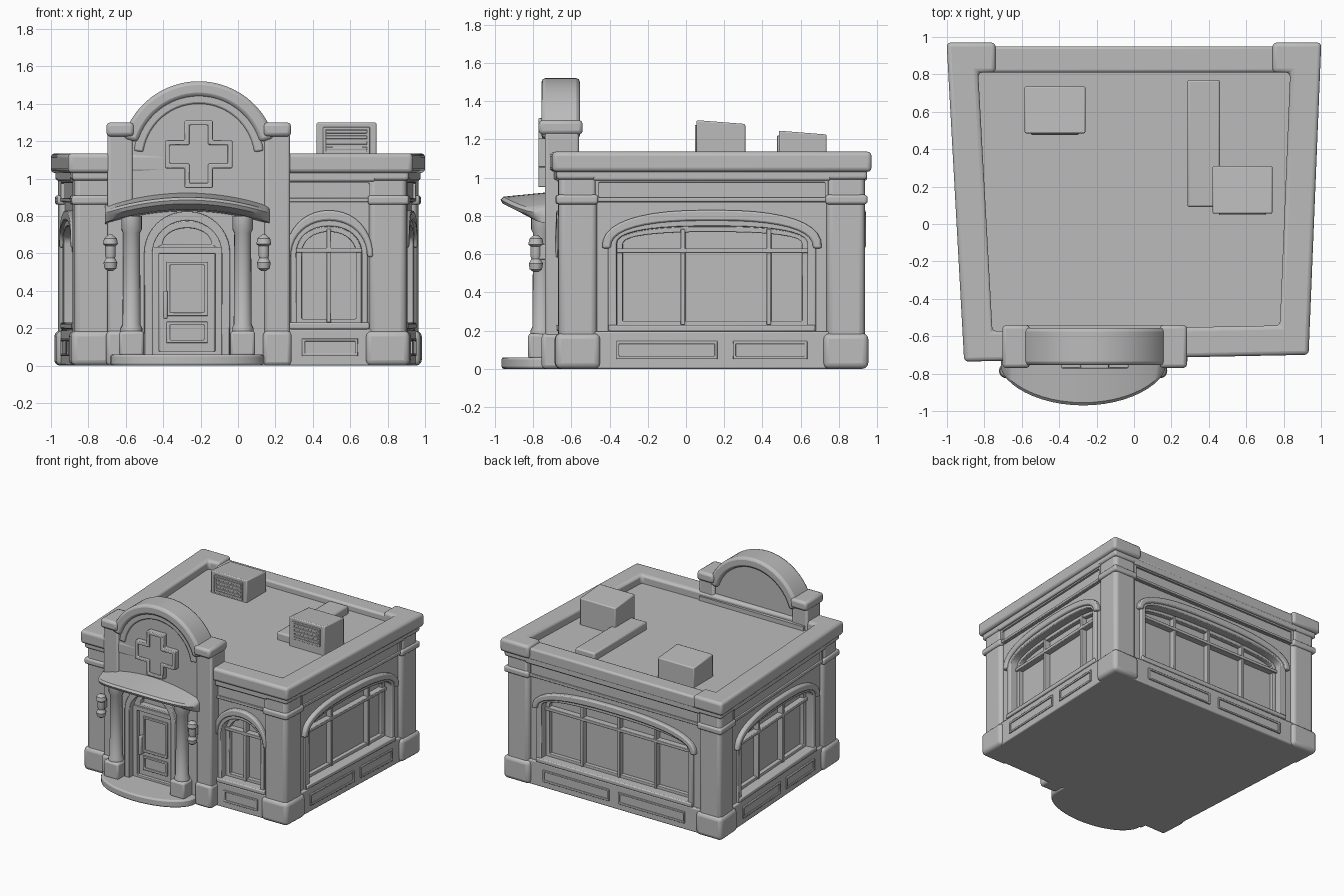
import bpy, bmesh, math
from mathutils import Matrix, Vector

cube = bpy.data.objects.get("Cube")
if cube:
    bpy.data.objects.remove(cube, do_unlink=True)

GREY = (0.5, 0.5, 0.5, 1)
mat = bpy.data.materials.new("plain grey")
mat.use_nodes = True
mat.diffuse_color = GREY
mat.node_tree.nodes["Principled BSDF"].inputs["Base Color"].default_value = GREY


# ---- helpers -------------------------------------------------------------
def loft(name, loops, closed=False, M=Matrix(), bevel=0.0, seg=2):
    """Skin a list of equal-length vertex loops, capped or closed on itself."""
    bm = bmesh.new()
    rows = [[bm.verts.new(M @ Vector(p)) for p in lp] for lp in loops]
    n = len(rows[0])
    pairs = list(zip(rows, rows[1:])) + ([(rows[-1], rows[0])] if closed else [])
    for a, b in pairs:
        for i in range(n):
            j = (i + 1) % n
            bm.faces.new((a[i], a[j], b[j], b[i]))
    if not closed:
        bm.faces.new(rows[0])
        bm.faces.new(rows[-1])
    bmesh.ops.recalc_face_normals(bm, faces=bm.faces)
    me = bpy.data.meshes.new(name)
    bm.to_mesh(me)
    bm.free()
    me.materials.append(mat)
    ob = bpy.data.objects.new(name, me)
    bpy.context.collection.objects.link(ob)
    if bevel:
        mod = ob.modifiers.new("soft_edges", 'BEVEL')
        mod.width, mod.segments = bevel, seg
        mod.limit_method, mod.angle_limit = 'ANGLE', math.radians(40)
    return ob


def at(pts, d):
    return [(u, d, z) for u, z in pts]


def plan(name, pts, z0, z1, bevel=0.01, seg=2):
    return loft(name, [[(x, y, z) for x, y in pts] for z in (z0, z1)], bevel=bevel, seg=seg)


def slab(name, M, pts, d0, d1, bevel=0.008):
    return loft(name, [at(pts, d0), at(pts, d1)], M=M, bevel=bevel)


def ring(name, M, outer, inner, d0, d1, bevel=0.006):
    return loft(name, [at(outer, d0), at(outer, d1), at(inner, d1), at(inner, d0)], True, M, bevel)


def strip(name, M, inner, outer, d0, d1, bevel=0.01):
    return loft(name, [[(i[0], d0, i[1]), (o[0], d0, o[1]), (o[0], d1, o[1]), (i[0], d1, i[1])]
                       for i, o in zip(inner, outer)], M=M, bevel=bevel)


def rect(u0, u1, z0, z1):
    return [(u0, z0), (u1, z0), (u1, z1), (u0, z1)]


def frame(name, M, u0, u1, z0, z1, d0, d1, w=0.015):
    ring(name, M, rect(u0, u1, z0, z1), rect(u0 + w, u1 - w, z0 + w, z1 - w), d0, d1, 0.004)


def arch(c, half, z0, spring, top, p=2.0, n=20):
    pts = [(c - half, z0), (c + half, z0)]
    for k in range(n + 1):
        a = math.pi * k / n
        co, si = math.cos(a), max(0, math.sin(a))
        pts.append((c + half * math.copysign(abs(co) ** (2 / p), co),
                    spring + (top - spring) * si ** (2 / p)))
    return pts


def wall_around(name, M, u0, u1, z0, z1, hole, d0, d1):
    n = len(hole) - 3
    outer = [(u0, z0), (u1, z0)] + [(u1 + (u0 - u1) * k / n, z1) for k in range(n + 1)]
    ring(name, M, outer, hole, d0, d1, 0)


def offset(poly, d):
    """Push each edge of a counterclockwise polygon outward by d."""
    out = []
    for i in range(len(poly)):
        a, b, c = (Vector(poly[(i + k) % len(poly)]) for k in (-1, 0, 1))
        e, f = (b - a).normalized(), (c - b).normalized()
        n1, n2 = Vector((e.y, -e.x)), Vector((f.y, -f.x))
        out.append(tuple(b + (n1 + n2) * d / (1 + n1.dot(n2))))
    return out


def side_frame(a, b):
    a, b = Vector((*a, 0)), Vector((*b, 0))
    u = (b - a).normalized()
    n = u.cross(Vector((0, 0, 1)))
    m = Matrix((u, n, (0, 0, 1))).transposed().to_4x4()
    m.translation = (a + b) / 2
    return m, (b - a).length / 2


# ---- main body -----------------------------------------------------------
FOOT = [(-0.875, -0.70), (0.90, -0.665), (0.965, 0.935), (-0.965, 0.935)]
plan("floor", offset(FOOT, -0.02), 0, 0.05, 0)
plan("core_and_roof", offset(FOOT, -0.11), 0.02, 1.065, 0)


def corner_post(name, i, grow, size, z0, z1, bevel):
    pts = [Vector(p) for p in offset(FOOT, grow)]
    c = pts[i]
    u = (pts[(i + 1) % 4] - c).normalized() * size
    v = (pts[i - 1] - c).normalized() * size
    plan(name, [c, c + u, c + u + v, c + v], z0, z1, bevel, 3)


for i in range(4):
    corner_post("corner_pillar", i, 0, 0.20, 0.1, 1.04, 0.03)
    corner_post("corner_base", i, 0.018, 0.235, 0, 0.185, 0.03)
    corner_post("corner_band", i, 0.014, 0.22, 0.86, 0.91, 0.015)
    corner_post("corner_neck", i, 0.012, 0.22, 0.99, 1.04, 0.015)

# cornice wraps three sides and returns round the rear corners
O, I = offset(FOOT, 0.035), offset(FOOT, -0.125)
yo, yi = O[2][1], I[2][1]
plan("cornice", [O[3], O[0], O[1], O[2], (0.74, yo), (0.74, yi), I[2], I[1], I[0], I[3],
                 (-0.74, yi), (-0.74, yo)], 1.03, 1.135, 0.022, 3)
plan("rear_cornice", [(-0.78, yi), (0.78, yi), (0.78, 0.95), (-0.78, 0.95)], 1.02, 1.115, 0.015)


# ---- windows and wall bays -----------------------------------------------
def bay(M, u0, u1, c, half, bars, panels, spring=0.65, top=0.745, p=2.5, trim=0.075):
    hole = arch(c, half, 0.225, spring, top, p)
    wall_around("wall", M, u0, u1, 0.18, 0.9, hole, -0.12, -0.03)
    ring("window_trim", M, arch(c, half + trim - 0.03, 0.19, spring, top + 0.045, p), hole, -0.06, -0.012)
    strip("window_hood", M, arch(c, half + 0.03, 0, spring - 0.02, top + 0.03, p)[2:],
          arch(c, half + trim, 0, spring - 0.02, top + 0.085, p)[2:], -0.05, 0.005)
    inner = arch(c, half - 0.03, 0.25, spring, top - 0.03, p)
    ring("window_sash", M, hole, inner, -0.12, -0.075, 0.004)
    for b in bars:
        slab("mullion", M, rect(c + b - 0.012, c + b + 0.012, 0.23, top - 0.015), -0.12, -0.065, 0.004)
    slab("transom", M, rect(c - half, c + half, 0.605, 0.63), -0.12, -0.06, 0.004)
    slab("window_sill", M, rect(c - half - 0.04, c + half + 0.04, 0.195, 0.23), -0.11, 0.0)
    slab("plinth", M, rect(u0, u1, 0, 0.195), -0.12, -0.008)
    for a, b in panels:
        frame("plinth_panel", M, a, b, 0.05, 0.145, -0.02, 0.002)
    slab("frieze", M, rect(u0, u1, 0.87, 1.04), -0.12, -0.022, 0)
    frame("frieze_panel", M, u0 + 0.01, u1 - 0.01, 0.875, 0.995, -0.03, -0.005, 0.02)
    slab("frieze_moulding", M, rect(u0, u1, 0.985, 1.04), -0.1, 0.012)


front, _ = side_frame(FOOT[0], FOOT[1])
bay(front, 0.2, 0.72, 0.475, 0.175, [0.0], [(0.33, 0.63)], 0.60, 0.745, 2.1, 0.06)
for (i, bars) in ((1, (-0.155, 0.295)), (3, (-0.17, 0.17))):
    M, h = side_frame(FOOT[i], FOOT[(i + 1) % 4])
    bay(M, 0.18 - h, h - 0.18, 0, 0.50, bars, [(-0.5, 0.03), (0.11, 0.5)])
M, h = side_frame(FOOT[2], FOOT[3])
bay(M, 0.18 - h, h - 0.18, 0, 0.66, (-0.33, 0, 0.33), [(-0.64, -0.04), (0.04, 0.64)])

# ---- entrance block (depth d runs toward the front) ----------------------
E = Matrix(((1, 0, 0, 0), (0, -1, 0, 0), (0, 0, 1, 0), (0, 0, 0, 1)))
CX, DX = -0.21, -0.272
doorway = arch(DX, 0.185, 0.05, 0.60, 0.775)
wall_around("entrance_wall", E, -0.60, 0.18, 0.03, 0.92, doorway, 0.58, 0.722)
slab("entrance_back", E, rect(-0.68, 0.26, 0, 1.1), 0.54, 0.64, 0)
ring("doorway_trim", E, arch(DX, 0.23, 0.04, 0.60, 0.825), doorway, 0.66, 0.745)
for s in (-1, 1):
    x = CX + s * 0.42
    slab("entrance_pilaster", E, rect(x - 0.068, x + 0.068, 0, 1.24), 0.56, 0.738, 0.015)
    slab("pilaster_base", E, rect(x - 0.075, x + 0.075, 0, 0.185), 0.56, 0.755, 0.02)
    slab("pediment_shoulder", E, rect(x - 0.074, x + 0.074, 1.225, 1.30), 0.54, 0.77, 0.02)

# pediment with its arch and cross
slab("pediment_face", E, arch(CX, 0.39, 0.85, 1.10, 1.46), 0.585, 0.725, 0)


def arc(r, a0):
    angles = [math.radians(a0 + (180 - 2 * a0) * k / 28) for k in range(29)]
    return [(CX + r * math.cos(a), 1.10 + r * math.sin(a)) for a in angles]


strip("pediment_arch", E, arc(0.34, 16), arc(0.42, 16), 0.555, 0.755, 0.02)
strip("pediment_moulding", E, arc(0.30, 8), arc(0.35, 8), 0.65, 0.738)


def cross(r, w):
    q = [(r, -w), (r, w), (w, w)]
    return [(CX + x * c - y * s, 1.13 + x * s + y * c)
            for c, s in ((1, 0), (0, 1), (-1, 0), (0, -1)) for x, y in q]


slab("cross", E, cross(0.165, 0.06), 0.70, 0.758)
ring("cross_rim", E, cross(0.18, 0.075), cross(0.155, 0.05), 0.70, 0.772)

# door
slab("door", E, rect(DX - 0.15, DX + 0.15, 0.05, 0.62), 0.62, 0.67)
frame("door_frame", E, DX - 0.185, DX + 0.185, 0.04, 0.635, 0.62, 0.70, 0.035)
for z0, z1 in ((0.12, 0.235), (0.265, 0.555)):
    frame("door_panel", E, DX - 0.11, DX + 0.11, z0, z1, 0.66, 0.682, 0.018)
ring("fanlight", E, arch(DX, 0.185, 0.62, 0.62, 0.775), arch(DX, 0.13, 0.65, 0.65, 0.735), 0.62, 0.69)
slab("door_handle", E, rect(DX - 0.128, DX - 0.104, 0.25, 0.40), 0.66, 0.715)


# lathe parts: columns and wall lamps
def lathe(name, x, y, profile, n=20):
    loft(name, [[(x + r * math.cos(6.28319 * k / n), y + r * math.sin(6.28319 * k / n), z)
                 for k in range(n)] for r, z in profile])


for s in (-1, 1):
    x = DX + s * 0.297
    lathe("column", x, -0.755, [(0.058, 0.18), (0.058, 0.2), (0.048, 0.22), (0.045, 0.71),
                                (0.055, 0.73), (0.055, 0.8)])
    slab("column_base", E, rect(x - 0.066, x + 0.066, 0.05, 0.185), 0.66, 0.825, 0.015)
    x = DX + s * 0.41
    lathe("wall_lamp", x, -0.785, [(0.012, 0.505), (0.032, 0.52), (0.037, 0.55), (0.024, 0.575),
                                   (0.028, 0.59), (0.028, 0.64), (0.04, 0.65), (0.034, 0.68), (0.01, 0.70)])
    slab("lamp_bracket", E, rect(x - 0.018, x + 0.018, 0.57, 0.65), 0.72, 0.78)

# curved step and canopy
bow = [math.cos(math.pi * k / 24) for k in range(25)]
plan("front_step", [(DX + 0.41 * t, -0.75 - 0.215 * math.sqrt(max(0, 1 - t * t))) for t in bow]
     + [(DX - 0.41, -0.62), (DX + 0.41, -0.62)], 0, 0.06, 0.012)
sections = []
for t in bow:
    y, z = -0.765 - 0.205 * max(0, 1 - t * t) ** 0.6, 0.855 + 0.07 * (1 - t * t)
    sections.append([(DX + 0.44 * t, yy, zz) for yy, zz in
                     ((-0.70, z), (y + 0.015, z - 0.025), (y, z - 0.04), (y + 0.01, z - 0.06),
                      (y * 0.6 - 0.29, z - 0.09), (-0.70, z - 0.10))])
loft("canopy", sections)


# ---- roof equipment ------------------------------------------------------
def vent_unit(x0, x1, y0, y1, top):
    loft("roof_vent", [[(x, y0, 1.05), (x, y1, 1.05), (x, y1, top - 0.02), (x, y0, top)]
                       for x in (x0, x1)], bevel=0.008)
    frame("vent_frame", E, x0 + 0.035, x1 - 0.035, top - 0.17, top - 0.025, -y0 - 0.01, -y0 + 0.008)
    for k in range(4):
        z = top - 0.148 + k * 0.03
        slab("vent_slat", E, rect(x0 + 0.05, x1 - 0.05, z, z + 0.017), -y0 - 0.01, -y0 + 0.008, 0.003)


vent_unit(0.42, 0.74, 0.055, 0.31, 1.30)
vent_unit(-0.585, -0.26, 0.485, 0.735, 1.245)
plan("roof_duct", [(0.285, 0.09), (0.46, 0.09), (0.46, 0.77), (0.285, 0.77)], 1.05, 1.125, 0.012)

# ---- shading -------------------------------------------------------------
bpy.ops.object.select_all(action='DESELECT')
for ob in bpy.context.collection.objects:
    if ob.type == 'MESH':
        ob.select_set(True)
        bpy.context.view_layer.objects.active = ob
bpy.ops.object.shade_smooth_by_angle(angle=math.radians(35))
